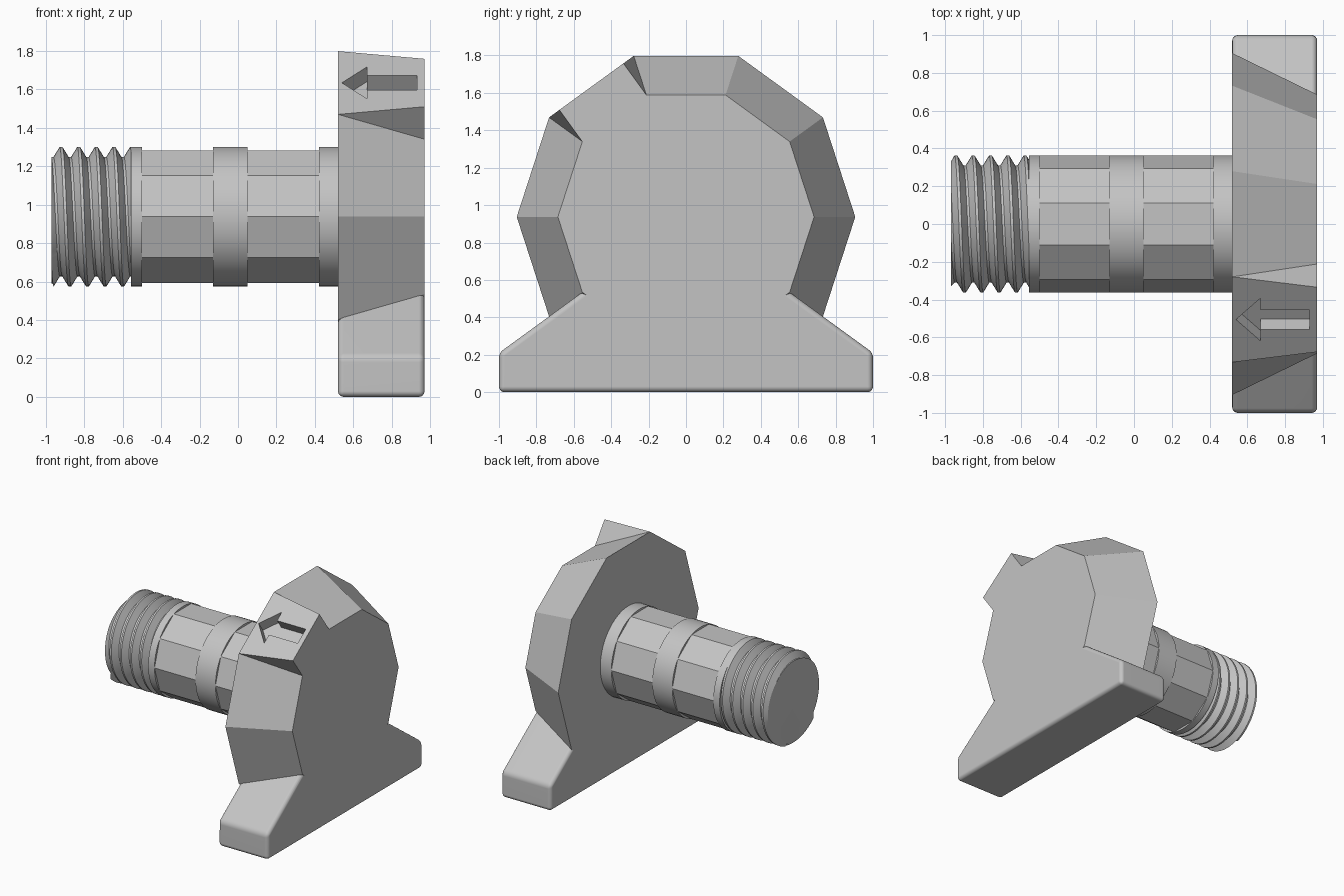
import bpy, bmesh
from math import pi, sin, cos, radians, floor
from mathutils import Vector

old = bpy.data.objects.get("Cube")
if old:
    bpy.data.objects.remove(old, do_unlink=True)

AXIS_Z = 0.937            # height of the shaft axis
BACK, FRONT = 0.52, 0.97  # head thickness along x
R_OUT, R_IN = 0.905, 0.685
R_SHAFT = 0.3625

grey = bpy.data.materials.new("light_grey")
grey.use_nodes = True
colour = (0.55, 0.55, 0.55, 1)
grey.diffuse_color = colour
grey.node_tree.nodes["Principled BSDF"].inputs["Base Color"].default_value = colour


def polar(x, r, a):
    return Vector((x, r * cos(a), AXIS_Z + r * sin(a)))


def finish(bm, name):
    bmesh.ops.remove_doubles(bm, verts=bm.verts, dist=1e-5)
    bmesh.ops.recalc_face_normals(bm, faces=bm.faces)
    mesh = bpy.data.meshes.new(name)
    bm.to_mesh(mesh)
    bm.free()
    mesh.materials.append(grey)
    obj = bpy.data.objects.new(name, mesh)
    bpy.context.collection.objects.link(obj)
    return obj


def activate(obj):
    bpy.ops.object.select_all(action='DESELECT')
    obj.select_set(True)
    bpy.context.view_layer.objects.active = obj


def smooth(obj):
    activate(obj)
    bpy.ops.object.shade_smooth_by_angle(angle=radians(27))


def prism(name, bottom, top):
    """Closed solid between two matching loops of points."""
    bm = bmesh.new()
    a = [bm.verts.new(p) for p in bottom]
    b = [bm.verts.new(p) for p in top]
    n = len(a)
    bm.faces.new(a)
    bm.faces.new(b)
    for i in range(n):
        j = (i + 1) % n
        bm.faces.new((a[i], a[j], b[j], b[i]))
    return finish(bm, name)


def shaft_section(name, x0, x1, sides):
    angles = [2 * pi * i / sides for i in range(sides)]
    obj = prism(name, [polar(x0, R_SHAFT, a) for a in angles],
                [polar(x1, R_SHAFT, a) for a in angles])
    smooth(obj)


def combine(obj, other, operation):
    mod = obj.modifiers.new("combine", 'BOOLEAN')
    mod.operation, mod.solver, mod.object = operation, 'EXACT', other
    activate(obj)
    bpy.ops.object.modifier_apply(modifier=mod.name)
    bpy.data.objects.remove(other, do_unlink=True)


# Head: tapered decagon with one straight, raised facet
bm = bmesh.new()
step = pi / 5
outer = [bm.verts.new(polar(BACK, R_OUT, i * step)) for i in range(10)]
inner = [bm.verts.new(polar(FRONT, R_IN, i * step)) for i in range(10)]
RAISED = 3
mid = (RAISED + 0.5) * step
normal = Vector((0, cos(mid), sin(mid)))
tangent = Vector((0, -sin(mid), cos(mid)))
lift = normal * (R_OUT - R_IN) * cos(step / 2)
p, q = (bm.verts.new(inner[RAISED + k].co + lift) for k in (0, 1))
bm.faces.new(outer)
bm.faces.new(inner[:RAISED + 1] + [p, q] + inner[RAISED + 1:])
for i in range(10):
    j = (i + 1) % 10
    if i == RAISED:
        bm.faces.new((outer[i], outer[j], q, p))
        bm.faces.new((outer[i], p, inner[i]))
        bm.faces.new((outer[j], q, inner[j]))
    else:
        bm.faces.new((outer[i], outer[j], inner[j], inner[i]))
head = finish(bm, "head")

# Foot: wide rounded base with slopes that aim at the shaft axis
half = [(1.0, 0.0), (1.0, 0.21), (0.45, 0.61)]
outline = half + [(-y, z) for y, z in reversed(half)]
foot = prism("foot", [(BACK, y, z) for y, z in outline],
             [(FRONT, y, z) for y, z in outline])
bevel = foot.modifiers.new("rounding", 'BEVEL')
bevel.width, bevel.segments = 0.03, 4
activate(foot)
bpy.ops.object.modifier_apply(modifier=bevel.name)
combine(head, foot, 'UNION')

# Arrow recess sunk into the raised facet
arrow = [(0.54, 0), (0.67, 0.14), (0.67, 0.064), (0.93, 0.064),
         (0.93, -0.064), (0.67, -0.064), (0.67, -0.14)]
centre = Vector((0, 0, AXIS_Z)) + normal * R_OUT * cos(step / 2)


def arrow_loop(height):
    return [centre + Vector((x, 0, 0)) + tangent * t + normal * height for x, t in arrow]


cutter = prism("arrow_cutter", arrow_loop(-0.095), arrow_loop(0.1))
cutter.hide_render = True
combine(head, cutter, 'DIFFERENCE')
smooth(head)
head.modifiers.new("flat_faces", 'WEIGHTED_NORMAL').keep_sharp = True

# Shaft: round collars with faceted grips between them
shaft_section("end_collar", -0.557, -0.50, 64)
shaft_section("outer_grip", -0.50, -0.13, 10)
shaft_section("middle_collar", -0.13, 0.05, 64)
shaft_section("inner_grip", 0.05, 0.42, 10)
shaft_section("head_collar", 0.42, BACK + 0.01, 64)

# Screw thread: rows follow the helix and are trimmed at both ends
LO, HI, PITCH, SEG = -0.97, -0.55, 0.0915, 64
CREST = -0.92             # crest position at the top
ROOT = 0.31
rows = [(-0.08, R_SHAFT), (0.08, R_SHAFT), (0.43, ROOT), (0.57, ROOT)]


def thread_radius(x, turn):
    phase = (x - CREST) / PITCH - turn
    d = abs(phase - floor(phase + 0.5))
    t = min(max((d - 0.08) / 0.35, 0), 1)
    return R_SHAFT + (ROOT - R_SHAFT) * t


bm = bmesh.new()
grid = []
for i in range(SEG + 1):
    turn = i / SEG
    angle = pi / 2 + 2 * pi * turn
    line = []
    for k in range(-3, 7):
        for offset, _ in rows:
            x = min(max(CREST + PITCH * (k + offset + turn), LO), HI)
            r = thread_radius(x, turn)
            if x == LO:
                r = min(r, 0.33)
            line.append(bm.verts.new(polar(x, r, angle)))
    grid.append(line)
for a, b in zip(grid, grid[1:]):
    for k in range(len(a) - 1):
        corners = (a[k], a[k + 1], b[k + 1], b[k])
        if any((v.co - a[k].co).length > 1e-6 and abs(v.co.x - a[k].co.x) > 1e-6
               for v in corners):
            bm.faces.new(corners)
bmesh.ops.remove_doubles(bm, verts=bm.verts, dist=1e-5)
for end in (LO, HI):
    rim = [e for e in bm.edges if e.is_boundary
           and all(abs(v.co.x - end) < 1e-5 for v in e.verts)]
    bmesh.ops.contextual_create(bm, geom=rim)
loose = [v for v in bm.verts if not v.link_faces]
bmesh.ops.delete(bm, geom=loose, context='VERTS')
smooth(finish(bm, "screw_thread"))
